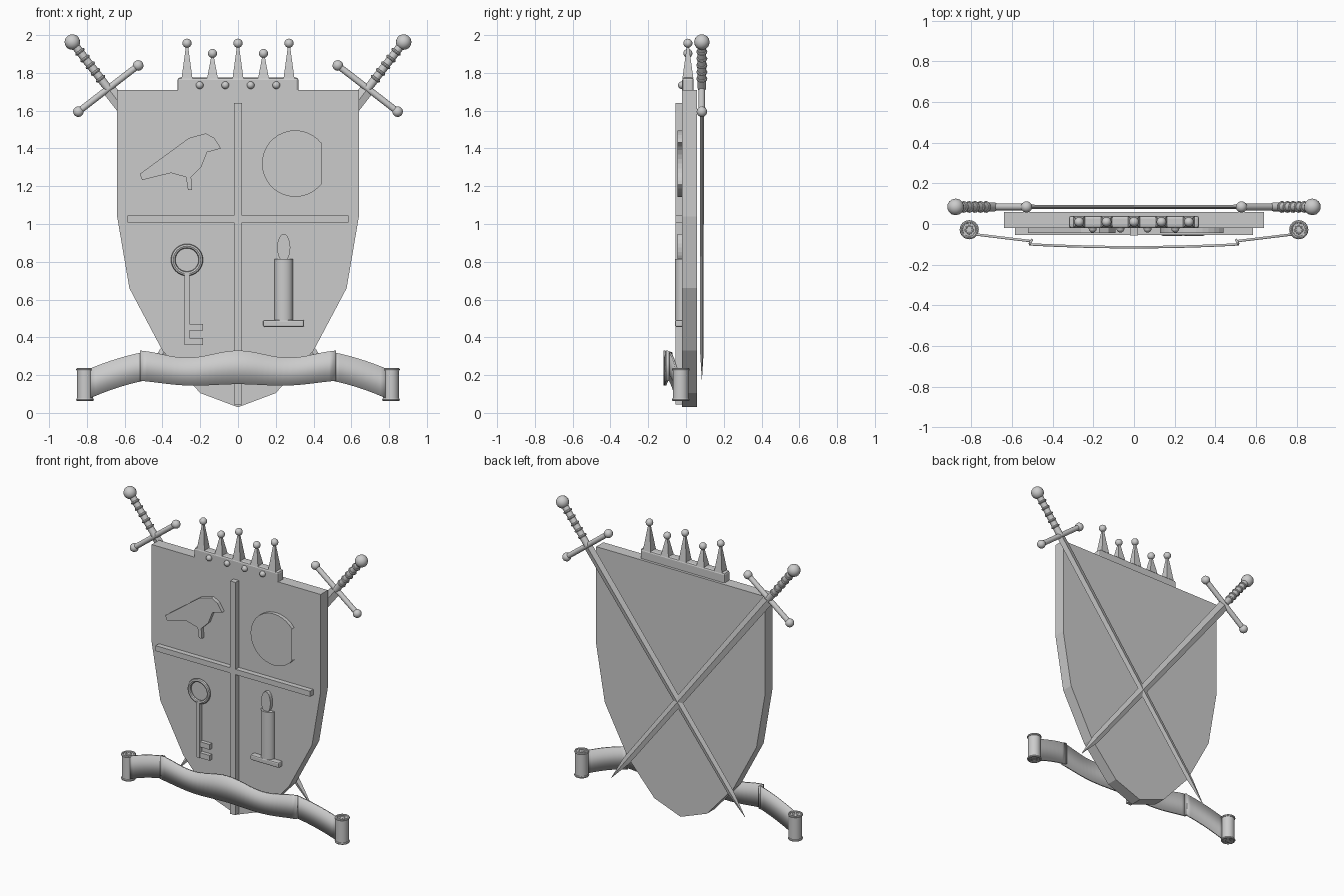
import bpy, bmesh, math
from mathutils import Matrix, Vector

if "Cube" in bpy.data.objects:
    bpy.data.objects.remove(bpy.data.objects["Cube"])

grey = bpy.data.materials.new("stone_grey")
grey.diffuse_color = (0.6, 0.6, 0.6, 1)
grey.use_nodes = True
grey.node_tree.nodes["Principled BSDF"].inputs["Base Color"].default_value = grey.diffuse_color
I = Matrix.Identity(4)
T = lambda x, y, z: Matrix.Translation((x, y, z))
R = lambda deg, axis: Matrix.Rotation(math.radians(deg), 4, axis)


def add(name, bm, m=I, smooth=False):
    bmesh.ops.recalc_face_normals(bm, faces=bm.faces)
    me = bpy.data.meshes.new(name)
    bm.to_mesh(me)
    bm.free()
    me.materials.append(grey)
    ob = bpy.data.objects.new(name, me)
    bpy.context.collection.objects.link(ob)
    ob.matrix_world = m
    if smooth:
        finish(ob)
    return ob


def finish(ob):
    bpy.ops.object.select_all(action='DESELECT')
    ob.select_set(True)
    bpy.context.view_layer.objects.active = ob
    bpy.ops.object.shade_smooth_by_angle(angle=math.radians(35))


def plate(name, pts, y0, y1, rim=0):
    """Extruded outline in the xz plane; rim > 0 keeps only a border."""
    bm = bmesh.new()
    f = bm.faces.new([bm.verts.new((x, y0, z)) for x, z in pts])
    if rim:
        bmesh.ops.inset_region(bm, faces=[f], thickness=rim, use_even_offset=True)
        bmesh.ops.delete(bm, geom=[f], context='FACES_ONLY')
    g = bmesh.ops.extrude_face_region(bm, geom=bm.faces[:])['geom']
    vs = [v for v in g if isinstance(v, bmesh.types.BMVert)]
    bmesh.ops.translate(bm, verts=vs, vec=(0, y1 - y0, 0))
    return add(name, bm)


def box(name, x0, x1, y0, y1, z0, z1):
    return plate(name, [(x0, z0), (x1, z0), (x1, z1), (x0, z1)], y0, y1)


def ball(name, r, m):
    bm = bmesh.new()
    bmesh.ops.create_uvsphere(bm, u_segments=16, v_segments=10, radius=r)
    return add(name, bm, m, True)


def cone(name, r1, r2, h, m, n=20):
    bm = bmesh.new()
    bmesh.ops.create_cone(bm, cap_ends=True, segments=n, radius1=r1, radius2=r2, depth=h)
    return add(name, bm, m, n > 4)


def ring(name, r, t, m, n=32):
    bpy.ops.mesh.primitive_torus_add(major_radius=r, minor_radius=t,
                                     major_segments=n, minor_segments=8)
    ob = bpy.context.object
    ob.name = name
    ob.data.materials.append(grey)
    ob.matrix_world = m
    finish(ob)


def strip(name, rows, thick=0.012):
    """Upright cloth band; rows are (x, y, z_bottom, z_top)."""
    bm = bmesh.new()
    cols = [(bm.verts.new((x, y, a)), bm.verts.new((x, y, b))) for x, y, a, b in rows]
    for p, q in zip(cols, cols[1:]):
        bm.faces.new((p[0], q[0], q[1], p[1]))
    ob = add(name, bm, smooth=True)
    s = ob.modifiers.new("thickness", 'SOLIDIFY')
    s.thickness, s.offset = thick, 0


def mirrored(half):
    return half + [(-x, z) for x, z in reversed(half) if x > 0]


# shield: backing board, raised border and quartering bars
plate("shield_board", mirrored([(0, .03), (.2, .105), (.4, .33), (.575, .66),
                                (.64, 1.04), (.64, 1.71)]), -.02, .058)
plate("shield_border", mirrored([(0, 0), (.28, .15), (.405, .325), (.565, .66),
                                 (.612, 1.04), (.61, 1.667)]), -.058, -.015, .038)
box("vertical_bar", -.02, .02, -.056, -.015, .045, 1.64)
box("horizontal_bar", -.585, .585, -.055, -.015, 1.008, 1.045)

# bird emblem
FRONT, BACK = -.045, -.015
plate("bird", [(-.52, 1.265), (-.26, 1.455), (-.17, 1.48), (-.125, 1.455), (-.09, 1.4),
               (-.163, 1.38), (-.195, 1.3), (-.248, 1.248), (-.243, 1.18), (-.265, 1.18),
               (-.275, 1.248), (-.355, 1.27), (-.507, 1.233)], FRONT, BACK)

# crescent moon emblem
arc = lambda cx, r, a0, a1, n: [(cx + r * math.cos(math.radians(a0 + (a1 - a0) * i / n)),
                                 1.32 + r * math.sin(math.radians(a0 + (a1 - a0) * i / n)))
                                for i in range(n + 1)]
plate("moon", arc(.303, .176, 39, 321, 28) + arc(.372, .13, 302, 58, 22), FRONT, BACK)

# key emblem
ring("key_bow", .073, .012, T(-.27, -.035, .81) @ R(90, 'X'))
box("key_shaft", -.283, -.258, -.047, -.015, .36, .74)
for z in (.36, .435):
    box("key_tooth", -.26, -.184, -.045, -.015, z, z + .036)

# candle emblem
cone("candle", .048, .048, .325, T(.242, -.02, .652) @ Matrix.Diagonal((1, .8, 1, 1)), 24)
dish = box("candle_dish", .133, .35, -.058, -.015, .455, .492)
plate("flame", [(.242 + .035 * math.cos(i * math.pi / 10), .875 + .072 * math.sin(i * math.pi / 10))
                for i in range(20)], FRONT, BACK)

# crown: band, gems, spikes and pearls
band = box("crown_band", -.32, .32, -.02, .04, 1.695, 1.775)
for ob, w in ((band, .012), (dish, .008)):
    b = ob.modifiers.new("soft_edges", 'BEVEL')
    b.width, b.segments = w, 2
for x in (-.203, -.067, .067, .203):
    ball("crown_gem", .02, T(x, -.022, 1.735))
for i in range(-2, 3):
    x, top = i * .135, 1.903 if i % 2 else 1.957
    h = top - 1.77
    cone("crown_spike", .041, .005, h, T(x, .01, 1.77 + h / 2) @ R(45, 'Z'), 4)
    ball("crown_pearl", .024, T(x, .01, top))


def sword(s):
    """Pommel at the local origin, blade pointing down local -z."""
    m = T(s * .877, .084, 1.963) @ R(s * 37.7, 'Y')
    ball("sword_pommel", .041, m)
    cone("sword_grip", .022, .022, .31, m @ T(0, 0, -.156))
    for i in range(5):
        ring("grip_ring", .021, .008, m @ T(0, 0, -.065 - i * .045), 16)
    cone("sword_guard", .017, .017, .4, m @ T(0, 0, -.311) @ R(90, 'Y'))
    for e in (-1, 1):
        ball("guard_end", .028, m @ T(e * .2, 0, -.311))
    bm = bmesh.new()
    rings = [[bm.verts.new(c) for c in ((w, 0, z), (0, t, z), (-w, 0, z), (0, -t, z))]
             for z, w, t in ((-.31, .036, .011), (-2.08, .026, .009))]
    tip = bm.verts.new((0, 0, -2.27))
    bm.faces.new(rings[0])
    for i in range(4):
        j = (i + 1) % 4
        bm.faces.new((rings[0][i], rings[0][j], rings[1][j], rings[1][i]))
        bm.faces.new((rings[1][i], rings[1][j], tip))
    add("sword_blade", bm, m)


for s in (-1, 1):
    sword(s)

# ribbon: waving front band
rows = []
for i in range(33):
    x = -.515 + 1.03 * i / 32
    c, q = math.cos(2 * math.pi * x / .54), (x / .515) ** 2
    rows.append((x, -.114 + .014 * q, .146 + .006 * c + .018 * q, .311 + .019 * c))
strip("ribbon_front", rows)

# ribbon: folds, tails and rolled ends on both sides
for s in (-1, 1):
    strip("ribbon_fold", [(s * .515, -.1, .17, .33), (s * .5, -.075, .17, .32)])
    tail = []
    for i in range(9):
        t = i / 8
        drop = .06 * t + .035 * t * t
        tail.append((s * (.5 + .29 * t), -.085 + .035 * t, .17 - drop, .322 - drop * .95))
    strip("ribbon_tail", tail)
    cone("ribbon_roll", .042, .042, .165, T(s * .81, -.028, .15), 24)
    for z in (.07, .23):
        ring("roll_rim", .039, .008, T(s * .81, -.028, z), 24)
        ring("roll_core", .018, .006, T(s * .81, -.028, z), 16)
